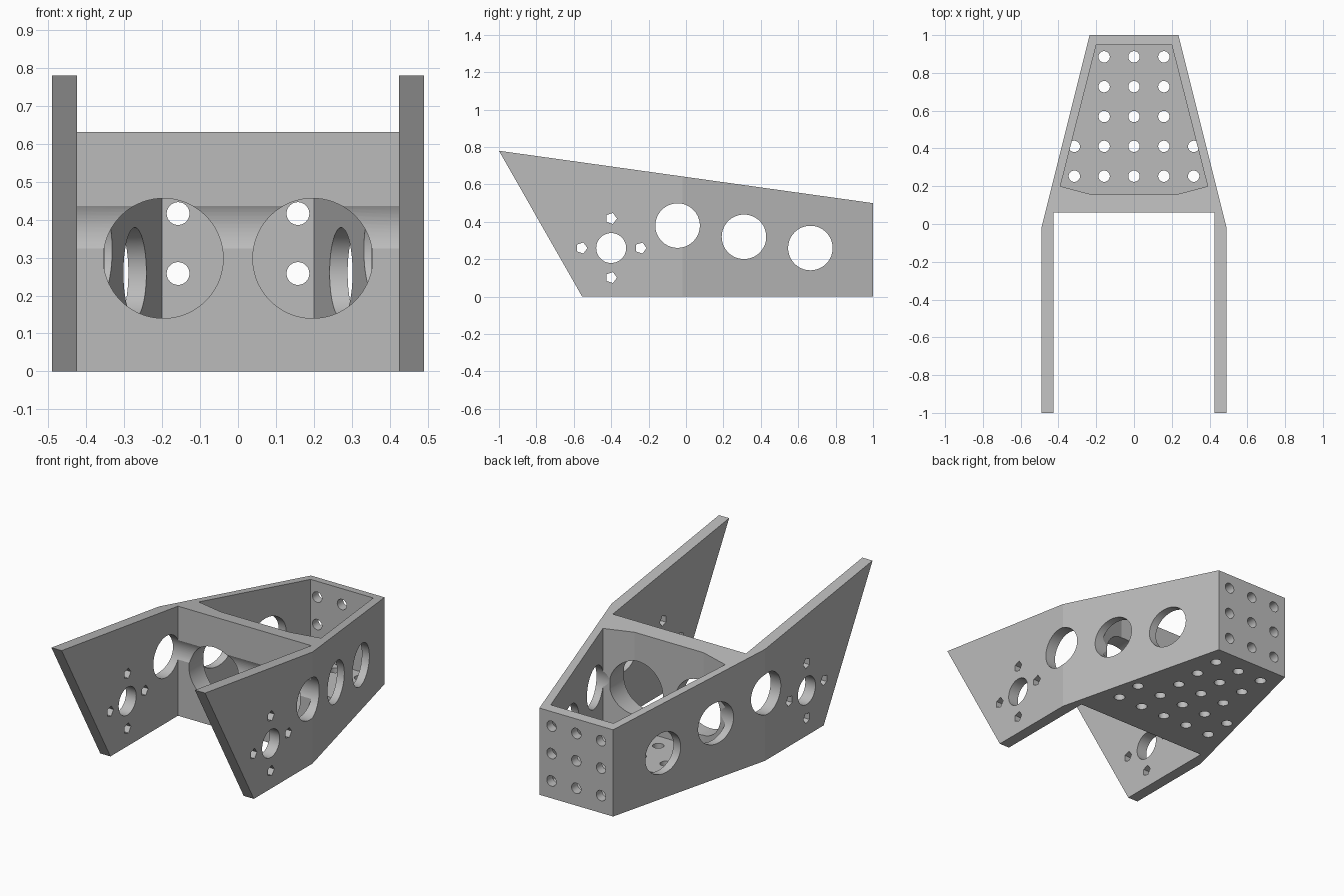
import bpy
import bmesh
from math import pi
from mathutils import Matrix, Vector

cube = bpy.data.objects.get("Cube")
if cube:
    bpy.data.objects.remove(cube, do_unlink=True)

grey = bpy.data.materials.new("plain grey")
grey.use_nodes = True
colour = (0.5, 0.5, 0.5, 1)
grey.diffuse_color = colour
grey.node_tree.nodes["Principled BSDF"].inputs["Base Color"].default_value = colour


def add_object(name, bm):
    bmesh.ops.recalc_face_normals(bm, faces=bm.faces)
    mesh = bpy.data.meshes.new(name)
    bm.to_mesh(mesh)
    bm.free()
    mesh.materials.append(grey)
    ob = bpy.data.objects.new(name, mesh)
    bpy.context.collection.objects.link(ob)
    return ob


def prism(half_plan, z0, z1):
    """Extrude a plan mirrored about x = 0."""
    plan = half_plan + [(-x, y) for x, y in reversed(half_plan)]
    bm = bmesh.new()
    face = bm.faces.new([bm.verts.new((x, y, z0)) for x, y in plan])
    geo = bmesh.ops.extrude_face_region(bm, geom=[face])["geom"]
    top = [v for v in geo if isinstance(v, bmesh.types.BMVert)]
    bmesh.ops.translate(bm, verts=top, vec=(0, 0, z1 - z0))
    return bm


def drills(name, spots, radius, length, axis, sides=48):
    """Parallel cylinders centred on the given spots."""
    bm = bmesh.new()
    turn = {"x": Matrix.Rotation(pi / 2, 4, "Y"),
            "y": Matrix.Rotation(pi / 2, 4, "X"),
            "z": Matrix.Identity(4)}[axis]
    for spot in spots:
        bmesh.ops.create_cone(bm, cap_ends=True, segments=sides, radius1=radius,
                              radius2=radius, depth=length,
                              matrix=Matrix.Translation(spot) @ turn)
    return add_object(name, bm)


# Body with two arms, cut to the sloping top and raked arm ends
body = prism([(0.425, 0.06), (0.425, -1), (0.49, -1), (0.49, -0.02), (0.235, 1)], 0, 0.9)
for point, normal in (((0, -1, 0.78), (0, 0.28, 2)), ((0, -1, 0.78), (0, -0.78, -0.445))):
    bmesh.ops.bisect_plane(body, geom=body.verts[:] + body.edges[:] + body.faces[:],
                           plane_co=point, plane_no=Vector(normal).normalized(),
                           clear_outer=True)
    bmesh.ops.holes_fill(body, edges=[e for e in body.edges if e.is_boundary], sides=0)
bracket = add_object("bracket_body", body)

# Cutters: open pocket, then each family of holes
step = 0.158
pocket = prism([(0.22, 0.155), (0.39, 0.2), (0.2, 0.947)], 0.06, 1)
floor_spots = [(c * step, 0.253 + r * step, 0) for r in range(5) for c in range(-2, 3)
               if abs(c) < 2 or r < 2]
back_spots = [(c * step, 1, 0.1 + r * step) for r in range(3) for c in (-1, 0, 1)]
side_spots = [(0, -0.045, 0.38), (0, 0.31, 0.32), (0, 0.665, 0.26)]
bolt_spots = [(0, -0.4 + dy, 0.26 + dz)
              for dy, dz in ((step, 0), (-step, 0), (0, step), (0, -step))]
cutters = [
    add_object("pocket_cutter", pocket),
    drills("floor_hole_cutter", floor_spots, 0.03, 0.2, "z"),
    drills("back_hole_cutter", back_spots, 0.03, 0.2, "y"),
    drills("side_hole_cutter", side_spots, 0.119, 2, "x", 72),
    drills("front_hole_cutter", [(s * 0.197, 0.1, 0.298) for s in (-1, 1)],
           0.158, 0.18, "y", 72),
    drills("axle_hole_cutter", [(0, -0.4, 0.26)], 0.08, 2, "x"),
    drills("bolt_hole_cutter", bolt_spots, 0.031, 2, "x", 5),
]
for cutter in cutters:
    cutter.hide_render = True
    cut = bracket.modifiers.new(cutter.name, "BOOLEAN")
    cut.operation = "DIFFERENCE"
    cut.solver = "EXACT"
    cut.object = cutter

# Bake the cuts and discard the cutters
bpy.context.view_layer.update()
graph = bpy.context.evaluated_depsgraph_get()
result = bpy.data.meshes.new_from_object(bracket.evaluated_get(graph))
bracket.modifiers.clear()
bracket.data = result
for cutter in cutters:
    bpy.data.objects.remove(cutter, do_unlink=True)

# Smooth bores, crisp edges
for ob in bpy.context.selected_objects:
    ob.select_set(False)
bracket.select_set(True)
bpy.context.view_layer.objects.active = bracket
bpy.ops.object.shade_smooth_by_angle(angle=pi / 18)
